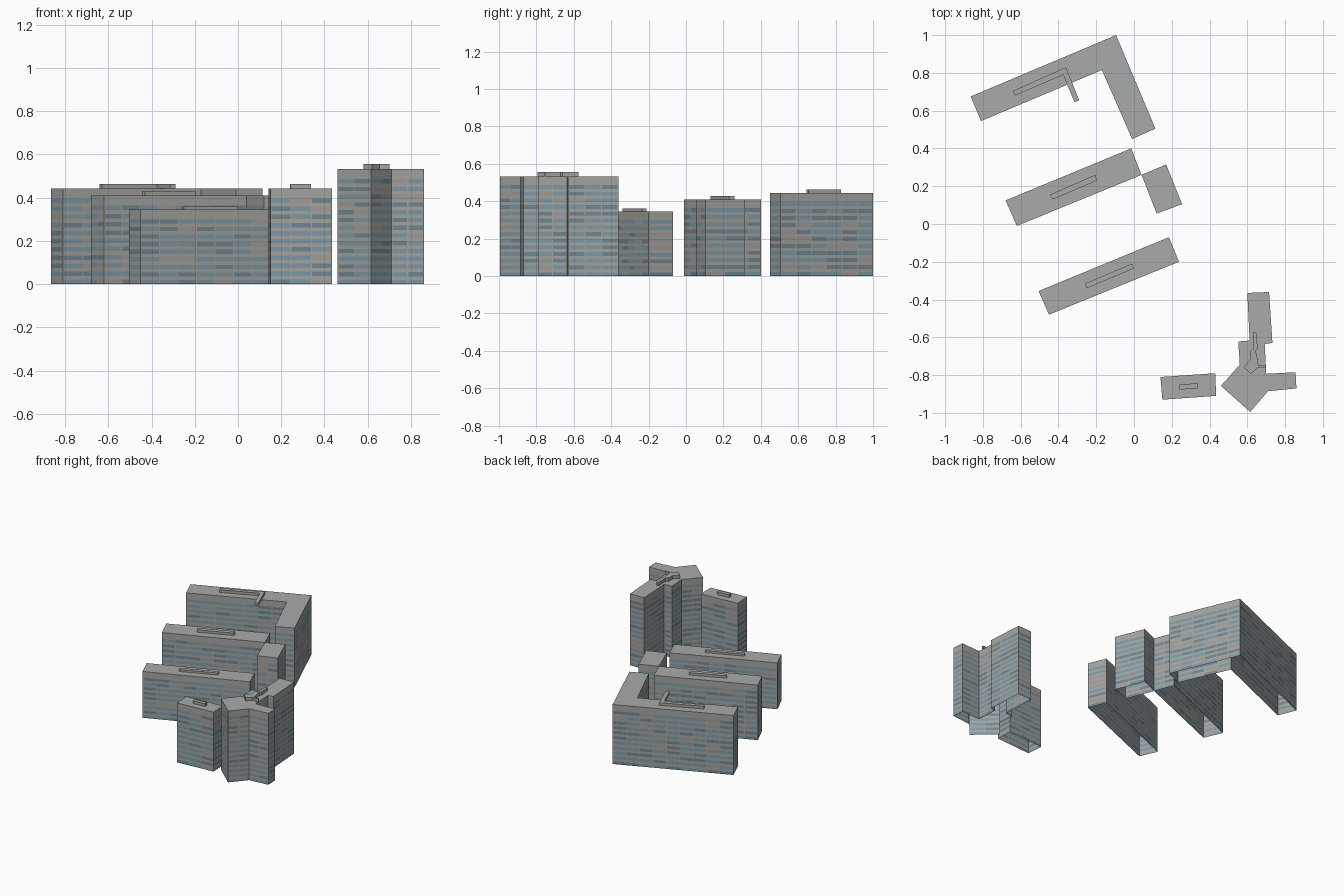
import bpy
import bmesh
import random
from mathutils import Vector

random.seed(4)

cube = bpy.data.objects.get("Cube")
if cube:
    bpy.data.objects.remove(cube, do_unlink=True)

FLOOR = 0.0365      # storey height
PARAPET = 0.03      # plain band under the roof
BAY = 0.095         # window bay width
MULLION = 0.005     # gap between bays
GLASS = 0.55        # glazed part of a storey


def make_material(name, colour):
    mat = bpy.data.materials.new(name)
    mat.use_nodes = True
    rgba = (*colour, 1.0)
    mat.diffuse_color = rgba
    mat.node_tree.nodes["Principled BSDF"].inputs["Base Color"].default_value = rgba
    return mat


MATERIALS = [
    make_material("concrete wall", (0.37, 0.37, 0.35)),
    make_material("roof grey", (0.39, 0.41, 0.40)),
    make_material("blue window", (0.21, 0.32, 0.38)),
    make_material("dark window", (0.16, 0.24, 0.29)),
    make_material("beige panel", (0.36, 0.33, 0.31)),
]
WALL, ROOF, BLUE, DARK, PANEL = range(len(MATERIALS))


def anticlockwise(outline):
    area = sum(a[0] * b[1] - b[0] * a[1]
               for a, b in zip(outline, outline[1:] + outline[:1]))
    return outline if area > 0 else outline[::-1]


def add_face(bm, points, material):
    face = bm.faces.new([bm.verts.new(p) for p in points])
    face.material_index = material


def add_wall(bm, a, b, bottom, top, windows):
    """One wall, cut into bays and storeys when it has windows."""
    start, end = Vector((*a, 0)), Vector((*b, 0))
    length = (end - start).length
    along = (end - start) / length
    bays, storeys = 1, 1
    us, zs = [0, length], [bottom, top]
    if windows and length > 3 * MULLION:
        bays = max(1, round(length / BAY))
        storeys = round((top - PARAPET) / FLOOR)
        step = (length - MULLION) / bays
        rise = (top - PARAPET) / storeys
        us = [u for i in range(bays) for u in (i * step, i * step + MULLION)]
        us += [length - MULLION, length]
        zs = [z for k in range(storeys) for z in (k * rise, (k + GLASS) * rise)]
        zs += [top - PARAPET, top]
    styles = [[random.choices((BLUE, DARK, PANEL), (6, 3, 1))[0]
               for _ in range(bays)] for _ in range(storeys)]
    for k in range(len(zs) - 1):
        for i in range(len(us) - 1):
            glazed = i % 2 == 1 and k % 2 == 0 and i < 2 * bays and k < 2 * storeys
            material = styles[k // 2][i // 2] if glazed else WALL
            p, q = start + along * us[i], start + along * us[i + 1]
            low, high = Vector((0, 0, zs[k])), Vector((0, 0, zs[k + 1]))
            add_face(bm, (p + low, q + low, q + high, p + high), material)


def add_block(name, outline, bottom, top, windows=True):
    """Open-bottomed block with walls along the outline and a flat roof."""
    outline = anticlockwise(outline)
    bm = bmesh.new()
    for a, b in zip(outline, outline[1:] + outline[:1]):
        add_wall(bm, a, b, bottom, top, windows)
    add_face(bm, [(x, y, top) for x, y in outline], ROOF)
    bmesh.ops.remove_doubles(bm, verts=bm.verts, dist=0.0001)
    mesh = bpy.data.meshes.new(name)
    bm.to_mesh(mesh)
    bm.free()
    for mat in MATERIALS:
        mesh.materials.append(mat)
    bpy.context.collection.objects.link(bpy.data.objects.new(name, mesh))


def add_building(name, outline, height, roof_outline=None, roof_top=0):
    add_block(name, outline, 0, height)
    if roof_outline:
        add_block(name + "_roof_housing", roof_outline, height, roof_top, False)


# L-shaped slab at the back
add_building("back_building",
             [(-.865, .675), (-.095, 1), (.113, .505), (-.01, .45),
              (-.17, .815), (-.81, .545)], .443,
             [(-.64, .705), (-.36, .83), (-.29, .655), (-.315, .645),
              (-.375, .79), (-.63, .68)], .463)

# Middle slab with its corner wing
add_building("middle_building",
             [(-.68, .125), (-.015, .4), (.04, .26), (-.62, -.01)], .41,
             [(-.445, .155), (-.205, .26), (-.195, .23), (-.43, .13)], .428)
add_building("middle_wing",
             [(.04, .26), (.17, .315), (.255, .105), (.12, .055)], .41)

# Front slab
add_building("front_building",
             [(-.505, -.355), (.185, -.07), (.238, -.2), (-.45, -.48)], .345,
             [(-.26, -.315), (-.01, -.21), (0, -.235), (-.25, -.34)], .36)

# Small tower
add_building("small_tower",
             [(.14, -.81), (.43, -.79), (.435, -.91), (.15, -.93)], .443,
             [(.24, -.85), (.335, -.843), (.337, -.87), (.242, -.877)], .464)

# Tall tower with several wings
add_building("tall_tower",
             [(.6, -.365), (.715, -.36), (.733, -.63), (.692, -.635),
              (.7, -.793), (.855, -.785), (.86, -.87), (.71, -.885),
              (.615, -.995), (.46, -.857), (.56, -.745), (.552, -.622),
              (.612, -.617)], .532,
             [(.63, -.575), (.647, -.575), (.655, -.66), (.645, -.67),
              (.66, -.75), (.7, -.75), (.7, -.76), (.655, -.76),
              (.62, -.795), (.58, -.758), (.615, -.72), (.615, -.675),
              (.632, -.66)], .556)
